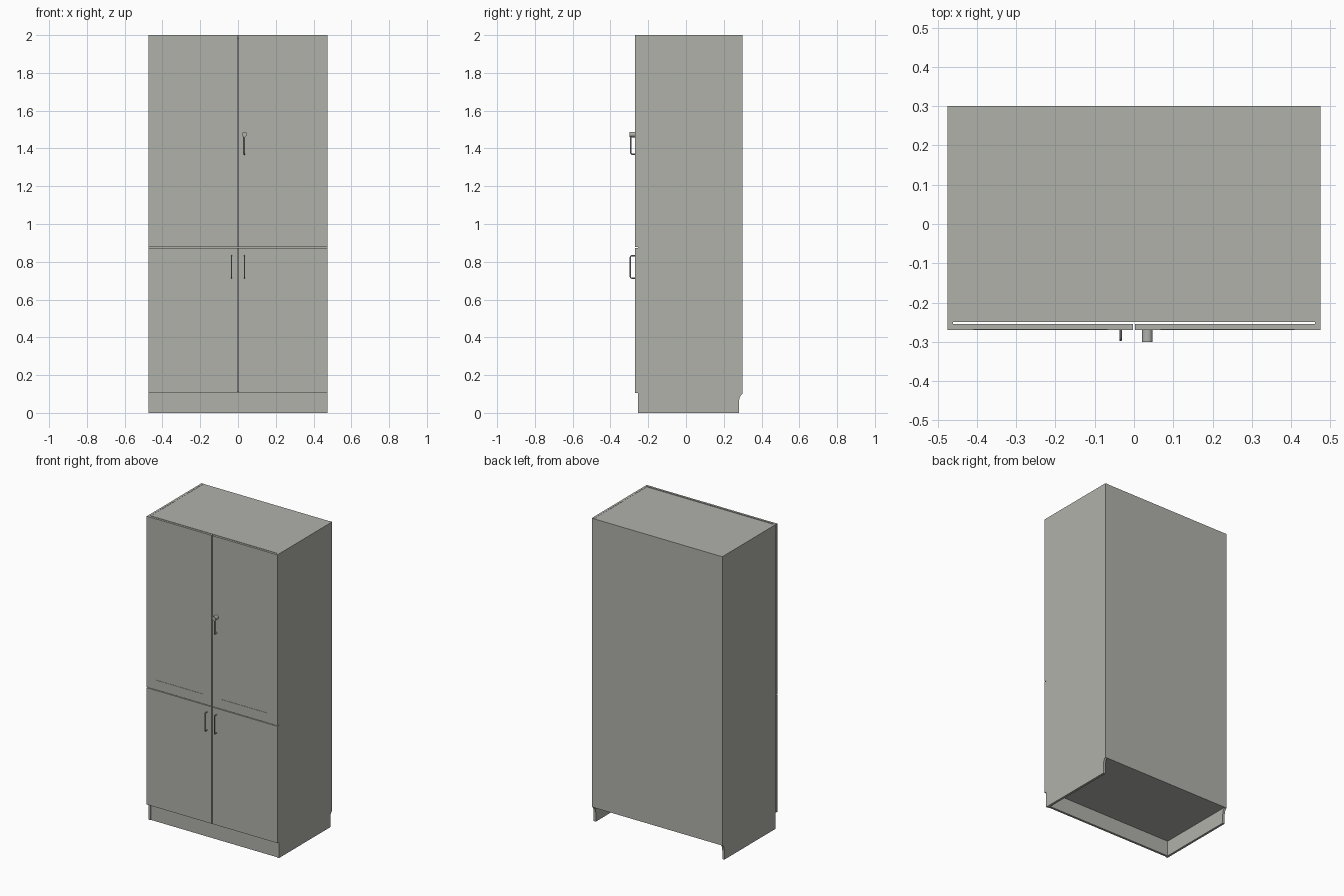
import bpy, bmesh, math
from mathutils import Vector, Matrix

if "Cube" in bpy.data.objects:
    bpy.data.objects.remove(bpy.data.objects["Cube"], do_unlink=True)

grey = bpy.data.materials.new("warm_grey")
grey.use_nodes = True
colour = (0.44, 0.44, 0.41, 1)
grey.diffuse_color = colour
grey.node_tree.nodes["Principled BSDF"].inputs["Base Color"].default_value = colour

HALF_W, BACK, HEIGHT = 0.475, 0.30, 2.0
SIDE_T = 0.015
SIDE_FRONT, INNER_FRONT = -0.254, -0.249
DOOR_BACK, DOOR_FRONT = -0.255, -0.27
BASE, SPLIT, GAP = 0.105, 0.875, 0.002
INNER = HALF_W - SIDE_T


def finish(name, bm):
    bmesh.ops.recalc_face_normals(bm, faces=bm.faces)
    mesh = bpy.data.meshes.new(name)
    bm.to_mesh(mesh)
    bm.free()
    mesh.materials.append(grey)
    obj = bpy.data.objects.new(name, mesh)
    bpy.context.collection.objects.link(obj)
    return obj


def box(name, x, y, z):
    bm = bmesh.new()
    bmesh.ops.create_cube(bm, size=1)
    for v in bm.verts:
        v.co = Vector([(lo + hi) / 2 + c * (hi - lo)
                       for c, (lo, hi) in zip(v.co, (x, y, z))])
    return finish(name, bm)


def span(a, b):
    return (min(a, b), max(a, b))


def smooth(obj):
    bpy.ops.object.select_all(action='DESELECT')
    obj.select_set(True)
    bpy.context.view_layer.objects.active = obj
    bpy.ops.object.shade_smooth_by_angle(angle=math.radians(40))


def side_panel(name, x0, x1):
    # Profile with a rounded cut-out for the skirting at the lower back
    profile = [(SIDE_FRONT, 0), (BACK - 0.02, 0), (BACK - 0.02, 0.05)]
    for i in range(1, 7):
        a = math.radians(15 * i)
        profile.append((BACK - 0.02 * math.cos(a), 0.05 + 0.05 * math.sin(a)))
    profile += [(BACK, HEIGHT), (SIDE_FRONT, HEIGHT)]
    bm = bmesh.new()
    face = bm.faces.new([bm.verts.new((x0, y, z)) for y, z in profile])
    out = bmesh.ops.extrude_face_region(bm, geom=[face])
    moved = [g for g in out["geom"] if isinstance(g, bmesh.types.BMVert)]
    bmesh.ops.translate(bm, verts=moved, vec=(x1 - x0, 0, 0))
    return finish(name, bm)


def handle(name, x, z0, z1, depth, radius):
    # Bow handle: a rounded U-shaped rod
    r, y1 = 0.008, DOOR_FRONT - depth
    path = [(DOOR_FRONT + 0.002, z0)]
    for cz, start in ((z0 + r, -90), (z1 - r, 0)):
        for i in range(5):
            a = math.radians(start + i * 22.5)
            path.append((y1 + r - r * math.cos(a), cz + r * math.sin(a)))
    path.append((DOOR_FRONT + 0.002, z1))
    curve = bpy.data.curves.new(name, 'CURVE')
    curve.dimensions = '3D'
    curve.bevel_depth = radius
    curve.bevel_resolution = 2
    curve.use_fill_caps = True
    spline = curve.splines.new('POLY')
    spline.points.add(len(path) - 1)
    for p, (y, z) in zip(spline.points, path):
        p.co = (x, y, z, 1)
    temp = bpy.data.objects.new(name + "_path", curve)
    bpy.context.collection.objects.link(temp)
    mesh = bpy.data.meshes.new_from_object(
        temp.evaluated_get(bpy.context.evaluated_depsgraph_get()))
    bpy.data.objects.remove(temp, do_unlink=True)
    mesh.materials.clear()
    mesh.materials.append(grey)
    obj = bpy.data.objects.new(name, mesh)
    bpy.context.collection.objects.link(obj)
    smooth(obj)


# Carcass
inside = (-INNER, INNER)
box("top_panel", inside, (INNER_FRONT, BACK), (HEIGHT - 0.017, HEIGHT - 0.001))
box("middle_shelf", inside, (INNER_FRONT, BACK - 0.01), (SPLIT - 0.008, SPLIT + 0.008))
box("bottom_panel", inside, (INNER_FRONT, BACK - 0.004), (BASE - 0.004, BASE + 0.012))
box("back_panel", inside, (BACK - 0.008, BACK), (BASE - 0.005, HEIGHT - 0.001))
box("plinth", inside, (INNER_FRONT, INNER_FRONT + 0.015), (0, BASE - 0.004))

# Sides and doors, one set for each half
for side, s in (("left", 1), ("right", -1)):
    side_panel(side + "_side", s * INNER, s * HALF_W)
    inner_x, outer_x = s * GAP, s * HALF_W
    door = (DOOR_FRONT, DOOR_BACK)
    box(side + "_lower_door", span(inner_x, outer_x), door, (BASE, SPLIT - GAP))

    # Framed upper door: stiles proud of rails, rails proud of the panel
    upper = (SPLIT + GAP, HEIGHT)
    a, b = s * 0.068, s * 0.409
    rail_x = span(a, b)
    rail_y = (DOOR_FRONT + 0.001, DOOR_BACK)
    box(side + "_inner_stile", span(inner_x, a), door, upper)
    box(side + "_outer_stile", span(b, outer_x), door, upper)
    box(side + "_bottom_rail", rail_x, rail_y, (upper[0], 0.94))
    box(side + "_top_rail", rail_x, rail_y, (1.935, HEIGHT))
    box(side + "_door_panel", rail_x, (DOOR_FRONT + 0.003, DOOR_BACK), (0.94, 1.935))
    handle(side + "_lower_handle", s * 0.034, 0.713, 0.832, 0.025, 0.0032)

# Upper handle and round lock
handle("upper_handle", 0.034, 1.37, 1.463, 0.022, 0.0042)
bm = bmesh.new()
bmesh.ops.create_cone(bm, cap_ends=True, segments=32, radius1=0.0135, radius2=0.0135,
                      depth=0.032,
                      matrix=Matrix.Translation((0.034, -0.284, 1.474))
                      @ Matrix.Rotation(math.radians(90), 4, 'X'))
smooth(finish("round_lock", bm))
